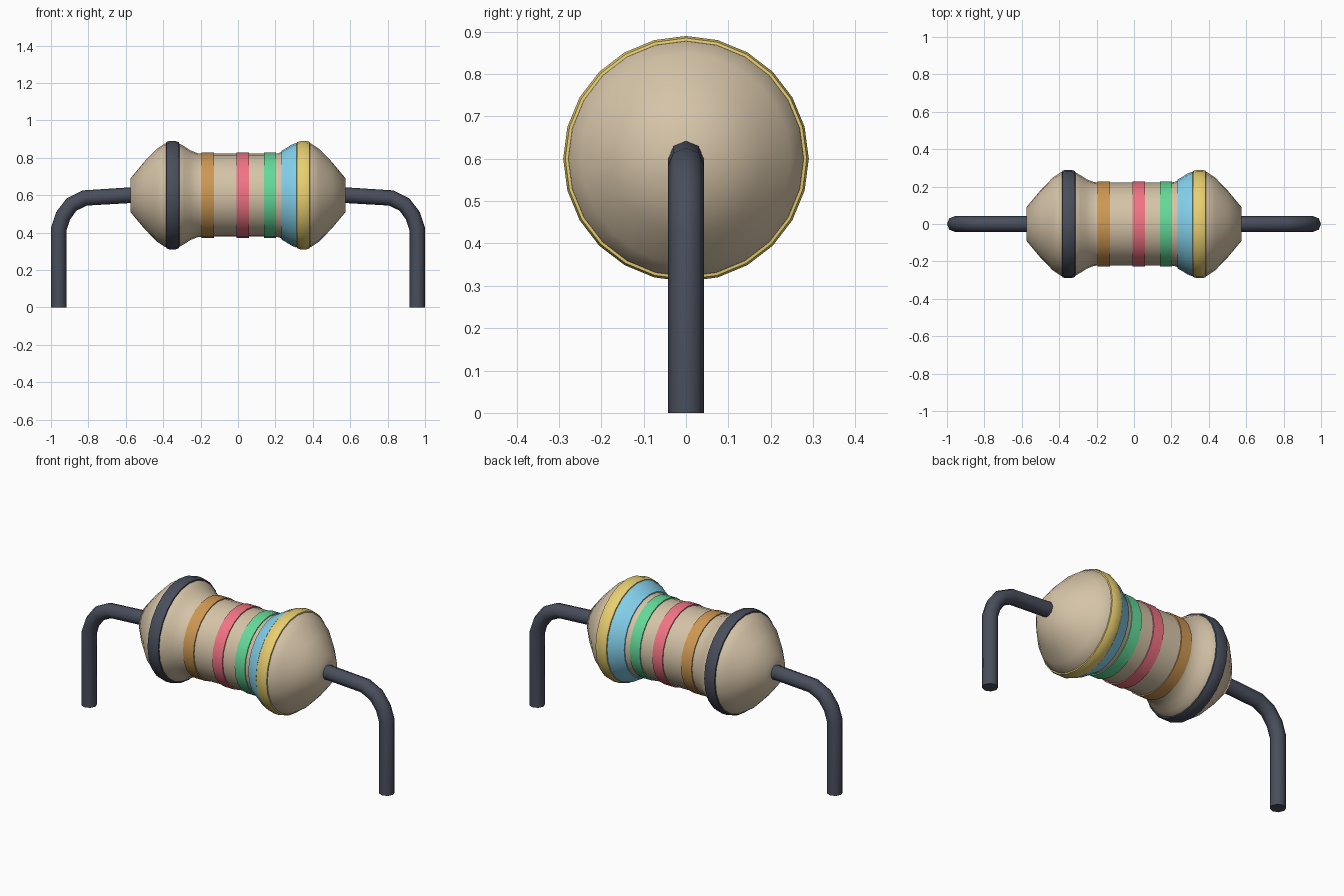
import bpy, bmesh, math
from mathutils import Vector

if "Cube" in bpy.data.objects:
    bpy.data.objects.remove(bpy.data.objects["Cube"])

AXIS_Z = 0.6


def material(name, srgb):
    m = bpy.data.materials.new(name)
    m.diffuse_color = [(c / 255) ** 2.2 for c in srgb] + [1.0]
    m.use_nodes = True
    m.node_tree.nodes["Principled BSDF"].inputs["Base Color"].default_value = m.diffuse_color
    return m


def finish(name, bm, mat, angle):
    bmesh.ops.recalc_face_normals(bm, faces=bm.faces)
    me = bpy.data.meshes.new(name)
    bm.to_mesh(me)
    bm.free()
    ob = bpy.data.objects.new(name, me)
    bpy.context.collection.objects.link(ob)
    me.materials.append(mat)
    bpy.ops.object.select_all(action='DESELECT')
    ob.select_set(True)
    bpy.context.view_layer.objects.active = ob
    bpy.ops.object.shade_smooth_by_angle(angle=math.radians(angle))
    return ob


def skin(bm, rings, closed=False):
    """Join vertex rings; cap the ends unless the rings form a loop."""
    n = len(rings[0])
    pairs = list(zip(rings, rings[1:]))
    if closed:
        pairs.append((rings[-1], rings[0]))
    else:
        bm.faces.new(rings[0])
        bm.faces.new(rings[-1])
    for a, b in pairs:
        for i in range(n):
            j = (i + 1) % n
            bm.faces.new((a[i], a[j], b[j], b[i]))


def lathe(name, profile, mat, closed=False, sides=24, angle=40):
    """Revolve (x, radius) points around the horizontal body axis."""
    bm = bmesh.new()
    rings = []
    for x, r in profile:
        angs = [2 * math.pi * i / sides for i in range(sides)]
        rings.append([bm.verts.new((x, r * math.sin(a), AXIS_Z + r * math.cos(a))) for a in angs])
    skin(bm, rings, closed)
    return finish(name, bm, mat, angle)


def wire(name, path, mat, radius=0.042, sides=8):
    """Sweep a round section along an (x, z) path."""
    bm = bmesh.new()
    pts = [Vector((x, 0, z)) for x, z in path]
    side = Vector((0, 1, 0))
    rings = []
    for i, p in enumerate(pts):
        d_in = (p - pts[max(i - 1, 0)]).normalized()
        d_out = (pts[min(i + 1, len(pts) - 1)] - p).normalized()
        up = (d_in + d_out).normalized().cross(side)
        angs = [2 * math.pi * k / sides for k in range(sides)]
        rings.append([bm.verts.new(p + radius * (math.cos(a) * side + math.sin(a) * up)) for a in angs])
    skin(bm, rings)
    return finish(name, bm, mat, 50)


tan = material("tan", (212, 194, 166))
dark = material("dark", (74, 79, 92))
brown = material("brown", (205, 151, 84))
red = material("red", (241, 115, 131))
green = material("green", (100, 217, 152))
blue = material("blue", (132, 210, 238))
gold = material("gold", (232, 206, 112))

# Ceramic body: bulbous ends with a narrower waist
half = [(0.575, 0.09), (0.50, 0.18), (0.435, 0.247), (0.39, 0.277), (0.35, 0.284),
        (0.315, 0.277), (0.285, 0.26), (0.255, 0.24), (0.215, 0.224), (0.19, 0.222)]
lathe("body", [(-x, r) for x, r in half] + half[::-1], tan, angle=60)

# Bands around the straight waist
for name, x0, x1, mat in (("brown_band", -0.195, -0.127, brown),
                          ("red_band", -0.007, 0.058, red),
                          ("green_band", 0.138, 0.203, green)):
    lathe(name, [(x0, 0.21), (x0, 0.228), (x1, 0.228), (x1, 0.21)], mat, True)

# Bands around the two bulges
for name, s, mat in (("dark_band", -1, dark), ("gold_band", 1, gold)):
    prof = [(0.312, 0.265), (0.315, 0.283), (0.335, 0.29), (0.365, 0.29), (0.383, 0.285), (0.386, 0.265)]
    lathe(name, [(s * x, r) for x, r in prof], mat, True)

# Sloping band on the shoulder
lathe("blue_band", [(0.232, 0.21), (0.232, 0.237), (0.255, 0.25), (0.285, 0.269),
                    (0.312, 0.28), (0.312, 0.25)], blue, True)

# Bent wire legs
leg = [(0.5, 0.6), (0.575, 0.6), (0.82, 0.585), (0.89, 0.55), (0.935, 0.49), (0.958, 0.42), (0.958, 0)]
for name, s in (("left_leg", -1), ("right_leg", 1)):
    wire(name, [(s * x, z) for x, z in leg], dark)
